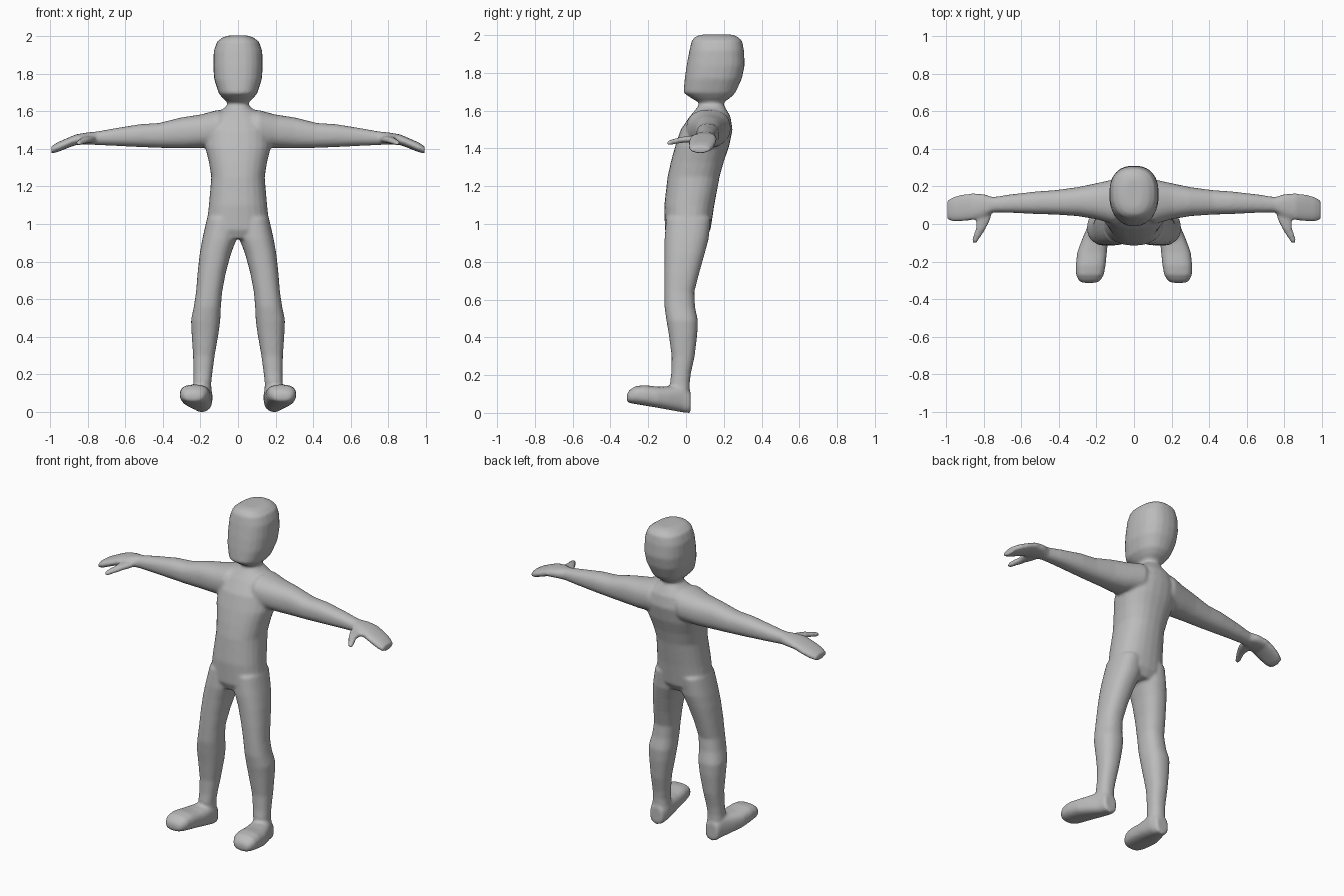
import bpy, bmesh, math
from mathutils import Vector

grey = bpy.data.materials.new("soft grey")
grey.diffuse_color = (0.5, 0.5, 0.5, 1)
parts = []


def loft(name, axis, rows, side=1, power=2.3, n=24):
    """Skin rounded sections; each row is position, then min/max on the other two axes."""
    bm = bmesh.new()
    rings = []
    others = [i for i in range(3) if i != axis]
    for pos, a0, a1, b0, b1 in rows:
        ring = []
        for k in range(n):
            t = 2 * math.pi * k / n
            c, s = math.cos(t), math.sin(t)
            co = Vector()
            co[axis] = pos
            co[others[0]] = (a0 + a1) / 2 + (a1 - a0) / 2 * math.copysign(abs(c) ** (2 / power), c)
            co[others[1]] = (b0 + b1) / 2 + (b1 - b0) / 2 * math.copysign(abs(s) ** (2 / power), s)
            co.x *= side
            ring.append(bm.verts.new(co))
        rings.append(ring)
    for r, q in zip(rings, rings[1:]):
        for k in range(n):
            j = (k + 1) % n
            bm.faces.new((r[k], r[j], q[j], q[k]))
    bm.faces.new(rings[0])
    bm.faces.new(rings[-1])
    bmesh.ops.recalc_face_normals(bm, faces=bm.faces)
    me = bpy.data.meshes.new(name)
    bm.to_mesh(me)
    bm.free()
    me.materials.append(grey)
    ob = bpy.data.objects.new(name, me)
    bpy.context.collection.objects.link(ob)
    parts.append(ob)


# Torso and neck: z, x range, y range
loft("body", 2, [
    (0.92, -0.10, 0.10, -0.09, 0.10),
    (0.97, -0.17, 0.17, -0.112, 0.13),
    (1.10, -0.155, 0.155, -0.115, 0.15),
    (1.25, -0.142, 0.142, -0.098, 0.178),
    (1.33, -0.155, 0.155, -0.08, 0.20),
    (1.41, -0.175, 0.175, -0.058, 0.228),
    (1.50, -0.17, 0.17, -0.028, 0.247),
    (1.57, -0.135, 0.135, 0.02, 0.235),
    (1.605, -0.09, 0.09, 0.05, 0.215),
    (1.63, -0.057, 0.057, 0.068, 0.20),
    (1.70, -0.053, 0.053, 0.07, 0.20)])

# Head
loft("head", 2, [
    (1.645, -0.055, 0.055, 0.065, 0.20),
    (1.668, -0.08, 0.08, 0.025, 0.235),
    (1.695, -0.103, 0.103, -0.014, 0.262),
    (1.77, -0.127, 0.127, -0.007, 0.296),
    (1.84, -0.132, 0.132, 0.003, 0.311),
    (1.92, -0.129, 0.129, 0.018, 0.307),
    (1.97, -0.112, 0.112, 0.03, 0.297),
    (1.993, -0.08, 0.08, 0.05, 0.272),
    (2.003, -0.045, 0.045, 0.085, 0.24)], power=2.4)

for side in (1, -1):
    # Arm and mitten hand: x, y range, z range
    loft("arm", 0, [
        (0.03, 0.03, 0.22, 1.43, 1.60),
        (0.11, 0.00, 0.237, 1.41, 1.606),
        (0.20, 0.025, 0.217, 1.403, 1.582),
        (0.30, 0.042, 0.196, 1.402, 1.567),
        (0.42, 0.05, 0.18, 1.405, 1.537),
        (0.52, 0.053, 0.173, 1.409, 1.531),
        (0.66, 0.06, 0.157, 1.416, 1.508),
        (0.75, 0.062, 0.143, 1.42, 1.492),
        (0.80, 0.035, 0.16, 1.424, 1.487),
        (0.86, 0.02, 0.163, 1.421, 1.477),
        (0.91, 0.015, 0.158, 1.402, 1.456),
        (0.96, 0.013, 0.145, 1.382, 1.434),
        (0.993, 0.022, 0.125, 1.374, 1.413)], side)
    # Thumb: y, x range, z range
    loft("thumb", 1, [
        (0.08, 0.75, 0.83, 1.432, 1.47),
        (0.02, 0.765, 0.84, 1.43, 1.467),
        (-0.02, 0.785, 0.84, 1.43, 1.462),
        (-0.05, 0.803, 0.851, 1.424, 1.455),
        (-0.08, 0.823, 0.862, 1.419, 1.447),
        (-0.10, 0.836, 0.861, 1.418, 1.439)], side, 2.6, 12)
    # Leg: z, x range, y range
    loft("leg", 2, [
        (0.06, 0.14, 0.242, -0.06, 0.02),
        (0.16, 0.142, 0.238, -0.085, 0.02),
        (0.21, 0.136, 0.237, -0.078, 0.026),
        (0.30, 0.124, 0.239, -0.076, 0.046),
        (0.42, 0.103, 0.247, -0.092, 0.06),
        (0.49, 0.094, 0.25, -0.104, 0.063),
        (0.56, 0.091, 0.235, -0.114, 0.048),
        (0.64, 0.084, 0.223, -0.115, 0.044),
        (0.74, 0.065, 0.215, -0.115, 0.07),
        (0.84, 0.038, 0.204, -0.114, 0.098),
        (0.92, 0.008, 0.19, -0.114, 0.12),
        (1.03, 0.0, 0.165, -0.105, 0.132)], side)
    # Foot with raised toe: y, x range, z range
    loft("foot", 1, [
        (0.025, 0.15, 0.235, -0.002, 0.11),
        (-0.02, 0.135, 0.25, 0.003, 0.15),
        (-0.09, 0.138, 0.28, 0.016, 0.14),
        (-0.15, 0.144, 0.302, 0.027, 0.139),
        (-0.22, 0.151, 0.31, 0.039, 0.147),
        (-0.27, 0.16, 0.308, 0.047, 0.141),
        (-0.30, 0.178, 0.295, 0.053, 0.12),
        (-0.313, 0.20, 0.275, 0.06, 0.10)], side, 2.6)

# Fuse everything into one continuous smooth skin
bpy.ops.object.select_all(action='DESELECT')
for ob in parts:
    ob.select_set(True)
body = parts[0]
bpy.context.view_layer.objects.active = body
bpy.ops.object.join()
remesh = body.modifiers.new("skin", 'REMESH')
remesh.mode = 'VOXEL'
remesh.voxel_size = 0.009
remesh.use_smooth_shade = True
soften = body.modifiers.new("soften", 'SMOOTH')
soften.factor = 0.5
soften.iterations = 6
bpy.ops.object.shade_smooth()
